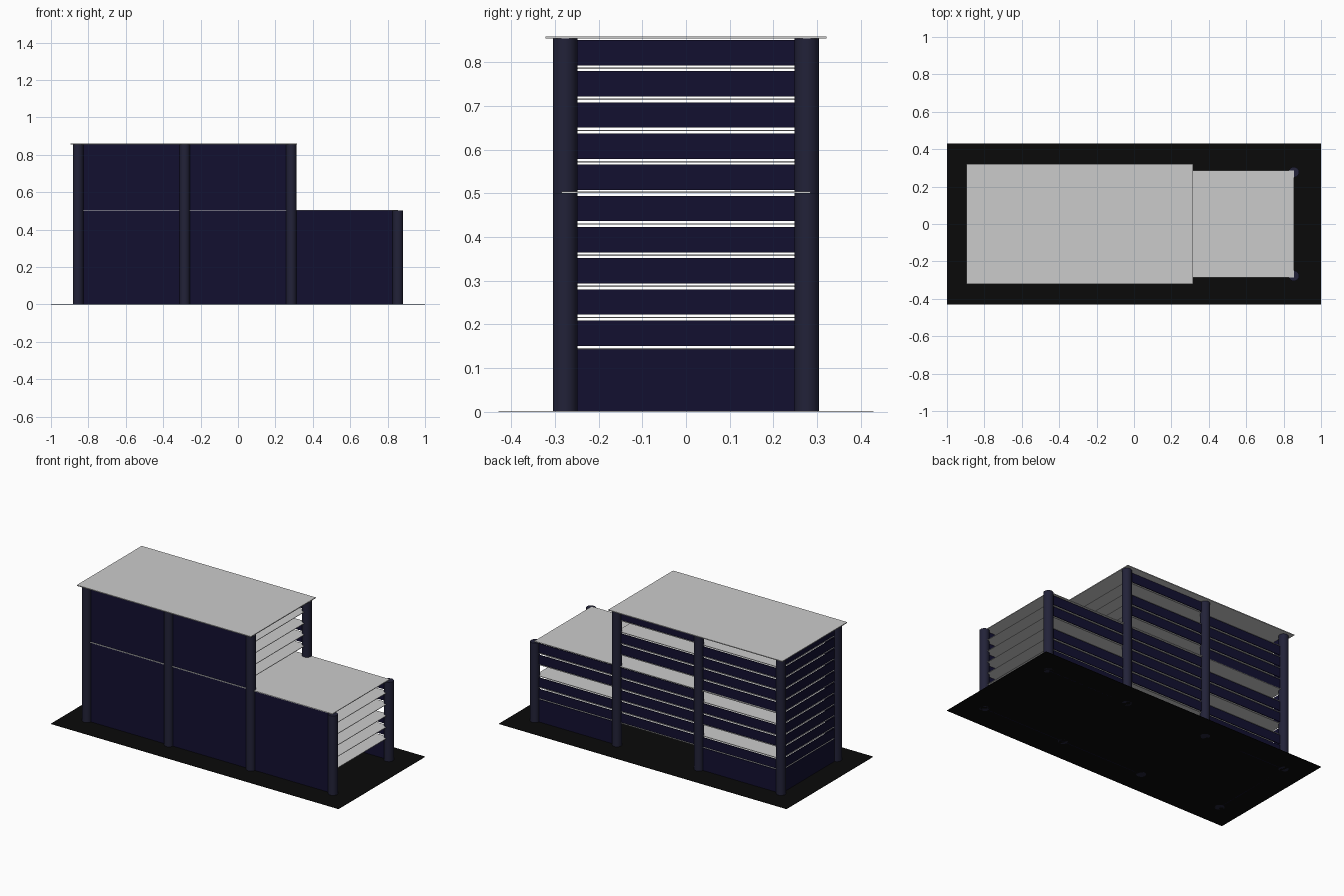
import bpy

if "Cube" in bpy.data.objects:
    bpy.data.objects.remove(bpy.data.objects["Cube"])

XS = [-0.855, -0.285, 0.285, 0.855]   # post rows
Y = 0.277                             # post offset
H, LOW = 0.857, 0.501                 # tall and low roof heights
PITCH, Z0 = 0.0714, 0.143             # shelf spacing and first shelf


def material(name, col):
    m = bpy.data.materials.new(name)
    m.diffuse_color = (*col, 1)
    m.use_nodes = True
    m.node_tree.nodes["Principled BSDF"].inputs["Base Color"].default_value = m.diffuse_color
    return m


navy = material("navy_panel", (0.006, 0.005, 0.03))
steel = material("dark_post", (0.016, 0.016, 0.04))
black = material("black_base", (0.003, 0.003, 0.003))


def box(name, x0, x1, y0, y1, z0, z1, mat=None):
    bpy.ops.mesh.primitive_cube_add(
        size=1, location=((x0 + x1) / 2, (y0 + y1) / 2, (z0 + z1) / 2))
    o = bpy.context.object
    o.name = name
    o.scale = (x1 - x0, y1 - y0, z1 - z0)
    bpy.ops.object.transform_apply(location=False, rotation=False, scale=True)
    if mat:
        o.data.materials.append(mat)
    return o


# ground plate
box("base_plate", -1, 1, -0.43, 0.43, 0, 0.002, black)

# round posts
for i, x in enumerate(XS):
    h = LOW if i == 3 else H - 0.002
    for s in (-1, 1):
        bpy.ops.mesh.primitive_cylinder_add(
            vertices=32, radius=0.028, depth=h, location=(x, s * Y, h / 2))
        post = bpy.context.object
        post.name = "post"
        post.data.materials.append(steel)
        bpy.ops.object.shade_smooth_by_angle()

# roofs and middle floor
box("tall_roof", -0.895, 0.315, -0.322, 0.322, H - 0.002, H + 0.003)
box("middle_floor", -0.855, 0.855, -0.285, 0.285, LOW, LOW + 0.004)

# inner shelves, full length below the low roof
for k in range(10):
    z = Z0 + PITCH * k
    if k != 5:
        box("shelf", XS[0], XS[3] if k < 5 else XS[2], -0.275, 0.275, z, z + 0.003)

# solid front wall panels
for i in range(3):
    box("front_panel", XS[i], XS[i + 1], -Y - 0.002, -Y + 0.002, 0, LOW)
    bpy.context.object.data.materials.append(navy)
    if i < 2:
        box("front_upper_panel", XS[i], XS[i + 1], -Y - 0.002, -Y + 0.002,
            LOW + 0.004, H - 0.002, navy)


# slats, counted upward from the first shelf
def slat_span(k):
    z = Z0 + PITCH * k
    return z + 0.008, z + 0.066


# left end wall
box("left_kick_panel", XS[0] - 0.002, XS[0] + 0.002, -Y, Y, 0, Z0, navy)
for k in range(10):
    box("left_slat", XS[0] - 0.002, XS[0] + 0.002, -Y, Y, *slat_span(k), navy)

# back bays with some slats left open
open_slats = [{1, 4, 9}, {5, 8}, {2}]
for i in range(3):
    if i != 1:
        box("back_kick_panel", XS[i], XS[i + 1], Y - 0.002, Y + 0.002, 0, Z0, navy)
    for k in range(5 if i == 2 else 10):
        if k not in open_slats[i]:
            box("back_slat", XS[i], XS[i + 1], Y - 0.002, Y + 0.002,
                *slat_span(k), navy)
